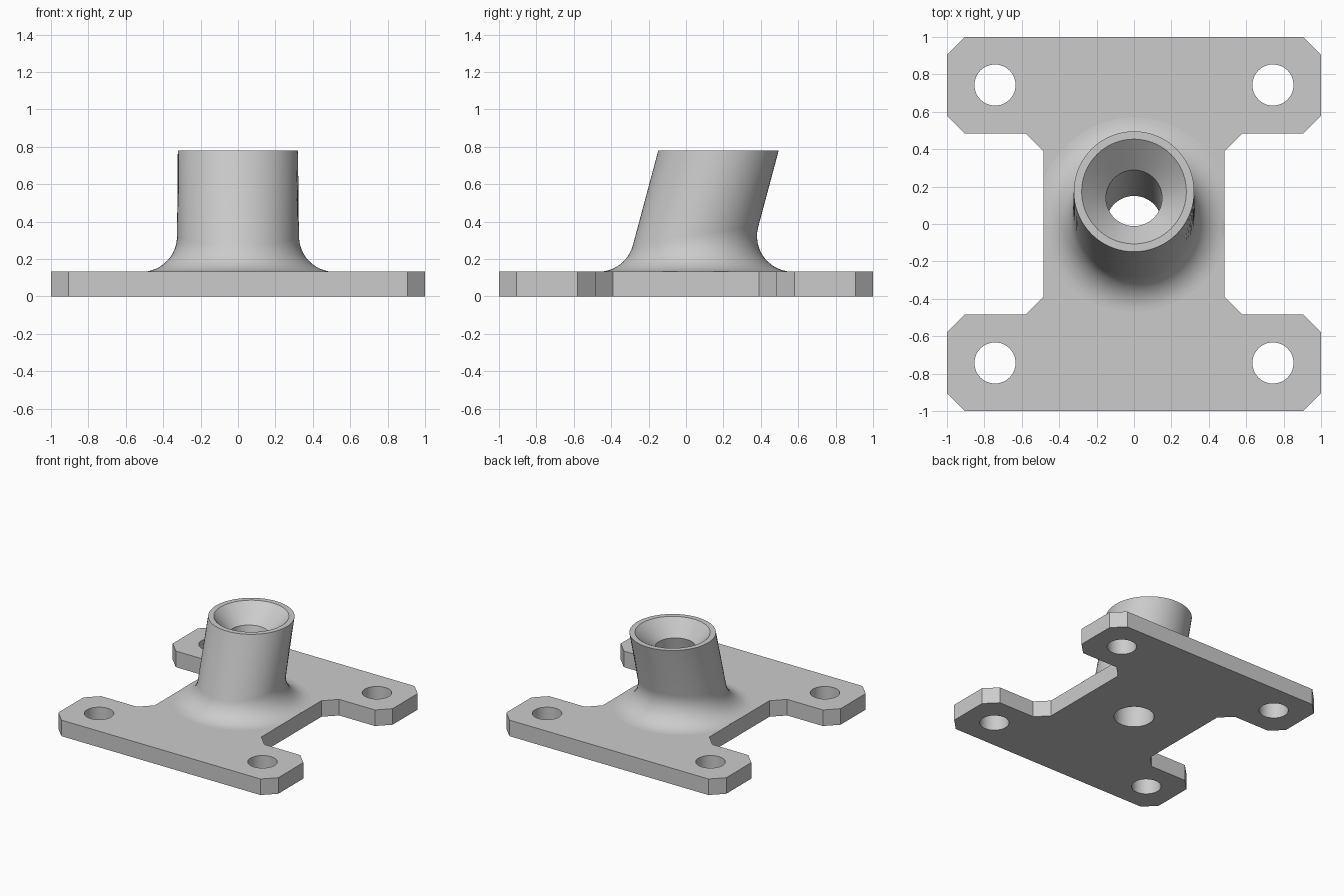
import bpy, bmesh, math

THICK, TOP = 0.132, 0.78         # plate thickness, overall height
LEAN = math.tan(math.radians(15))
R_OUT, R_BORE, R_RIM = 0.322, 0.15, 0.28
FILLET, WAIST = 0.19, 0.485
SEG = 72

cube = bpy.data.objects.get("Cube")
if cube:
    bpy.data.objects.remove(cube)

grey = bpy.data.materials.new("light_grey")
grey.use_nodes = True
colour = (0.6, 0.6, 0.6, 1)
grey.diffuse_color = colour
grey.node_tree.nodes["Principled BSDF"].inputs["Base Color"].default_value = colour


def finish(bm, name):
    """Turn a bmesh into a smooth-shaded object with sharp creases."""
    bmesh.ops.recalc_face_normals(bm, faces=bm.faces)
    for f in bm.faces:
        f.smooth = True
    for e in bm.edges:
        e.smooth = e.calc_face_angle(0) < math.radians(30)
    mesh = bpy.data.meshes.new(name)
    bm.to_mesh(mesh)
    bm.free()
    mesh.materials.append(grey)
    obj = bpy.data.objects.new(name, mesh)
    bpy.context.collection.objects.link(obj)
    return obj


def add_loop(bm, points):
    verts = [bm.verts.new((x, y, 0)) for x, y in points]
    return [bm.edges.new((v, verts[i - 1])) for i, v in enumerate(verts)]


def circle(cx, cy, r, n):
    return [(cx + r * math.cos(math.tau * i / n), cy + r * math.sin(math.tau * i / n))
            for i in range(n)]


# Base plate: chamfered H outline, four bolt holes and the bore
quarter = [(WAIST, 0.39), (0.58, 0.485), (0.905, 0.485), (1, 0.58), (1, 0.905), (0.905, 1)]
outline = (quarter + [(-x, y) for x, y in reversed(quarter)]
           + [(-x, -y) for x, y in quarter] + [(x, -y) for x, y in reversed(quarter)])
bm = bmesh.new()
edges = add_loop(bm, outline) + add_loop(bm, circle(0, 0, R_BORE, SEG))
for sx in (-1, 1):
    for sy in (-1, 1):
        edges += add_loop(bm, circle(sx * 0.743, sy * 0.743, 0.11, 48))
bmesh.ops.triangle_fill(bm, edges=edges, use_beauty=True, normal=(0, 0, 1))
grown = bmesh.ops.extrude_face_region(bm, geom=bm.faces[:], use_keep_orig=True)
bmesh.ops.translate(bm, vec=(0, 0, THICK),
                    verts=[g for g in grown["geom"] if isinstance(g, bmesh.types.BMVert)])
finish(bm, "base_plate")


# Leaning socket: one section per direction, from the fillet foot over the rim into the bore
def section(angle, steps=12):
    c, s = math.cos(angle), math.sin(angle)
    slope = LEAN * s
    norm = math.hypot(1, slope)
    centre = R_OUT + slope * FILLET + FILLET * norm
    sweep = math.pi / 2 + math.atan(slope)
    points = []
    for i in range(steps + 1):
        a = sweep * i / steps
        r = centre - FILLET * math.sin(a)
        x = max(-WAIST, min(WAIST, r * c))
        points.append((x, r * s, THICK + FILLET * (1 - math.cos(a))))
    cone_z = TOP - (R_RIM - R_BORE)
    for r, z in ((R_OUT, TOP), (R_RIM, TOP), (R_BORE, cone_z), (R_BORE, THICK)):
        points.append((r * c, r * s + LEAN * (z - THICK), z))
    return points


bm = bmesh.new()
columns = [[bm.verts.new(p) for p in section(math.tau * i / SEG)] for i in range(SEG)]
for i, col in enumerate(columns):
    prev = columns[i - 1]
    for j in range(len(col) - 1):
        bm.faces.new((prev[j], col[j], col[j + 1], prev[j + 1]))
finish(bm, "leaning_socket")
